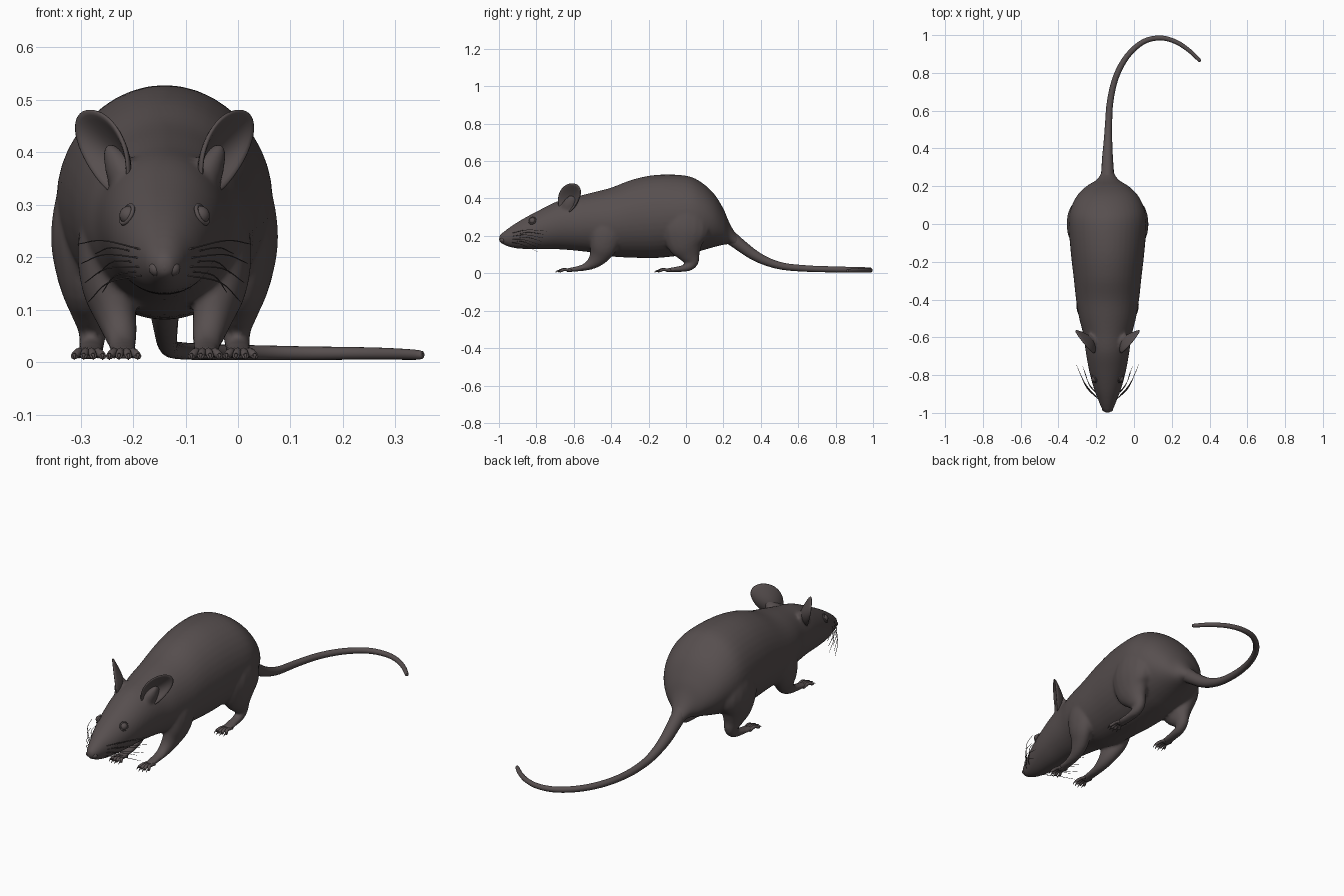
import bpy, bmesh
from math import sin, cos, pi
from mathutils import Vector, Matrix

if "Cube" in bpy.data.objects:
    bpy.data.objects.remove(bpy.data.objects["Cube"])

CX = -0.14  # the animal's midline
X, Y, Z = Vector((1, 0, 0)), Vector((0, 1, 0)), Vector((0, 0, 1))

fur = bpy.data.materials.new("dark_grey_brown")
fur.use_nodes = True
colour = (0.095, 0.078, 0.078, 1)
fur.diffuse_color = colour
fur.node_tree.nodes["Principled BSDF"].inputs["Base Color"].default_value = colour


def finish(bm, name):
    bmesh.ops.recalc_face_normals(bm, faces=bm.faces)
    mesh = bpy.data.meshes.new(name)
    bm.to_mesh(mesh)
    bm.free()
    mesh.materials.append(fur)
    mesh.shade_smooth()
    obj = bpy.data.objects.new(name, mesh)
    bpy.context.collection.objects.link(obj)
    return obj


def refine(stations, steps):
    """Catmull-Rom interpolation through the stations."""
    pts = [Vector(s) for s in stations]
    pts = [2 * pts[0] - pts[1]] + pts + [2 * pts[-1] - pts[-2]]
    out = []
    for a, b, c, d in zip(pts, pts[1:], pts[2:], pts[3:]):
        for k in range(steps):
            t = k / steps
            out.append(b + (c - a) * (t / 2) + (a * 2 - b * 5 + c * 4 - d) * (t * t / 2)
                       + (b * 3 - a - c * 3 + d) * (t ** 3 / 2))
    return out + [pts[-2]]


def tube(bm, stations, ref=X, fixed=None, sides=16, steps=4, side=1):
    """Capped tube; each station is x from midline, y, z, radius along ref, other radius."""
    rows = refine(stations, steps)
    centres = [Vector((CX + side * r[0], r[1], r[2])) for r in rows]
    rings = []
    for i, (c, r) in enumerate(zip(centres, rows)):
        t = fixed or (centres[min(i + 1, len(rows) - 1)] - centres[max(i - 1, 0)]).normalized()
        u = (ref - t * t.dot(ref)).normalized()
        v = t.cross(u)
        rings.append([bm.verts.new(c + u * cos(2 * pi * k / sides) * max(r[3], 0.0008)
                                   + v * sin(2 * pi * k / sides) * max(r[4], 0.0008))
                      for k in range(sides)])
    for a, b in zip(rings, rings[1:]):
        for k in range(sides):
            n = (k + 1) % sides
            bm.faces.new((a[k], a[n], b[n], b[k]))
    bm.faces.new(rings[0])
    bm.faces.new(rings[-1])


# Torso and head: y, underside, top, half width
outline = [(-1.0, .168, .2, .014), (-.975, .153, .222, .032), (-.93, .137, .255, .05),
           (-.87, .13, .292, .073), (-.78, .128, .34, .097), (-.68, .128, .388, .115),
           (-.58, .12, .412, .13), (-.5, .11, .432, .15), (-.4, .09, .458, .167),
           (-.28, .083, .503, .18), (-.15, .082, .527, .195), (0, .1, .522, .206),
           (.08, .12, .488, .195), (.15, .14, .425, .162), (.2, .152, .345, .112),
           (.23, .155, .275, .064), (.26, .142, .222, .04), (.31, .11, .165, .02)]
bm = bmesh.new()
tube(bm, [(0, y, (lo + hi) / 2, w, (hi - lo) / 2) for y, lo, hi, w in outline],
     fixed=Y, sides=40)

hind_leg = [(.12, .03, .4, .03, .05), (.14, .01, .33, .06, .1), (.148, 0, .24, .069, .128),
            (.146, 0, .16, .058, .105), (.14, .02, .1, .04, .062), (.137, .035, .06, .028, .034),
            (.139, .01, .032, .025, .022), (.142, -.05, .021, .026, .015),
            (.145, -.11, .015, .028, .01)]
front_leg = [(.1, -.4, .32, .035, .06), (.115, -.42, .23, .05, .085), (.112, -.44, .15, .047, .075),
             (.094, -.465, .095, .04, .055), (.084, -.5, .055, .032, .034),
             (.08, -.55, .03, .026, .018), (.078, -.64, .015, .026, .01)]
ear_root = [(.06, -.63, .33, .04, .05), (.085, -.62, .37, .03, .04), (.108, -.605, .41, .012, .02)]
for s in (-1, 1):
    for limb in (hind_leg, front_leg, ear_root):
        tube(bm, limb, side=s)
body = finish(bm, "body")
remesh = body.modifiers.new("blend", 'REMESH')
remesh.mode = 'VOXEL'
remesh.voxel_size = 0.007
remesh.use_smooth_shade = True
smooth = body.modifiers.new("soften", 'SMOOTH')
smooth.factor = 0.5
smooth.iterations = 12

# Tail curling to the left on the ground
path = [(0, .2, .22, .045), (0, .25, .182, .036), (0, .3, .143, .032), (0, .36, .1, .028),
        (.002, .43, .064, .023), (.005, .52, .037, .019), (.014, .65, .025, .017),
        (.045, .78, .021, .016), (.105, .89, .019, .015), (.19, .965, .018, .014),
        (.28, .985, .017, .013), (.36, .965, .017, .012), (.43, .92, .016, .011),
        (.485, .868, .014, .009), (.492, .862, .014, .003)]
bm = bmesh.new()
tube(bm, [p + (p[3],) for p in path], ref=Z)
finish(bm, "tail")

# Toes with claws
bm = bmesh.new()
for s in (-1, 1):
    for x0, y0 in ((.145, -.1), (.078, -.63)):
        for k in (-1.5, -.5, .5, 1.5):
            reach = .052 - abs(k) * .008
            x, y = x0 + k * .012, y0 - reach
            xe = x0 + k * .018
            tube(bm, [(x, y0 + .02, .014, .007, .007), (x, y0 - reach / 2, .02, .008, .008),
                      (xe, y, .012, .007, .007), (xe, y - .004, .012, .004, .004)],
                 sides=8, side=s, steps=3)
            tube(bm, [(xe, y, .014, .004, .004), (xe, y - .012, .013, .003, .003),
                      (xe, y - .022, .005, .001, .001)], sides=6, side=s, steps=2)
finish(bm, "toes")

# Cupped ears
for s, name in ((-1, "right_ear"), (1, "left_ear")):
    bm = bmesh.new()
    across, up, out = Vector((.6, .8, 0)), Vector((.3, .22, .92)), Vector((.8, -.6, 0))
    base = Vector((.117, -.628, .4))

    def point(r, a):
        width = .072 * (1 + .22 * sin(a) * r)
        p = (base + across * r * cos(a) * width + up * r * sin(a) * .09
             - out * .035 * (1 - r * r) * (1 - .4 * sin(a) * r))
        return bm.verts.new((CX + s * p.x, p.y, p.z))

    hub, count = point(0, 0), 24
    rings = [[point(r / 5, 2 * pi * k / count) for k in range(count)] for r in range(1, 6)]
    for k in range(count):
        n = (k + 1) % count
        bm.faces.new((hub, rings[0][k], rings[0][n]))
        for a, b in zip(rings, rings[1:]):
            bm.faces.new((a[k], b[k], b[n], a[n]))
    ear = finish(bm, name)
    solid = ear.modifiers.new("thickness", 'SOLIDIFY')
    solid.thickness = 0.01
    solid.offset = 0
    ear.modifiers.new("round", 'SUBSURF').levels = 1

# Eyes with lids
for s, name in ((-1, "right_eye"), (1, "left_eye")):
    centre = Vector((CX + s * .068, -.82, .28))
    look = Vector((s * .8, -.4, .4)).normalized()
    bm = bmesh.new()
    bmesh.ops.create_uvsphere(bm, u_segments=20, v_segments=12, radius=.018,
                              matrix=Matrix.Translation(centre))
    finish(bm, name)
    bpy.ops.mesh.primitive_torus_add(major_radius=.019, minor_radius=.004, major_segments=24,
                                     minor_segments=8, location=centre + look * .004,
                                     rotation=look.to_track_quat('Z', 'Y').to_euler())
    lid = bpy.context.object
    lid.name = name + "lid"
    lid.data.materials.append(fur)
    lid.data.shade_smooth()

# Nose pad with a rounded lobe around each nostril
bm = bmesh.new()
for x, z, r in ((0, .182, .02), (-.016, .178, .014), (.016, .178, .014)):
    bmesh.ops.create_uvsphere(bm, u_segments=16, v_segments=10, radius=r,
                              matrix=Matrix.Translation((CX + x, -.979, z)))
finish(bm, "nose")

# Whiskers sweeping back from the snout
bm = bmesh.new()
for s in (-1, 1):
    for k in range(7):
        f = k / 6
        root = Vector((.045, -.93 + .02 * (k % 2), .215 - .05 * f))
        tip = Vector((.165 - .03 * (k % 2) - .02 * f, -.745 - .05 * f, .225 - .11 * f))
        mid = (root + tip) / 2 + Vector((.012, -.01, .012))
        tube(bm, [(*root, .0016, .0016), (*mid, .0014, .0014), (*tip, .0008, .0008)],
             ref=Z, sides=5, side=s)
finish(bm, "whiskers")
